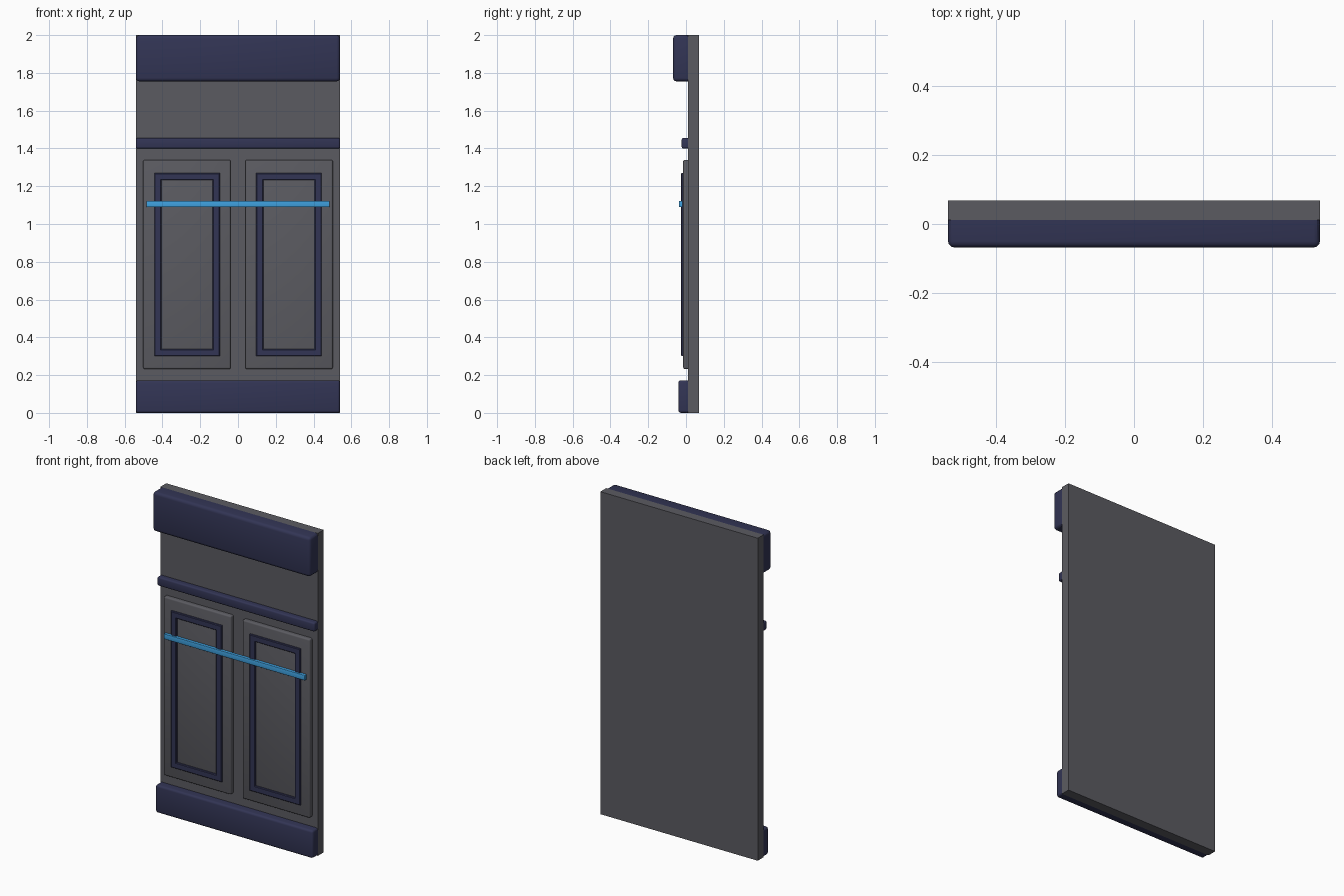
import bpy, bmesh

if "Cube" in bpy.data.objects:
    bpy.data.objects.remove(bpy.data.objects["Cube"])

WALL_FRONT, WALL_BACK = 0.011, 0.068


def material(name, rgb):
    m = bpy.data.materials.new(name)
    m.diffuse_color = (*rgb, 1)
    m.use_nodes = True
    m.node_tree.nodes["Principled BSDF"].inputs["Base Color"].default_value = m.diffuse_color
    return m


GREY = material("dark_grey", (0.105, 0.105, 0.12))
NAVY = material("navy", (0.032, 0.035, 0.09))
BLUE = material("light_blue", (0.05, 0.36, 0.75))


def finish(name, bm, mat, mirror=False):
    bmesh.ops.recalc_face_normals(bm, faces=bm.faces)
    me = bpy.data.meshes.new(name)
    bm.to_mesh(me)
    bm.free()
    me.materials.append(mat)
    ob = bpy.data.objects.new(name, me)
    bpy.context.collection.objects.link(ob)
    if mirror:
        ob.modifiers.new("mirror", 'MIRROR').use_mirror_merge = False
    bpy.ops.object.select_all(action='DESELECT')
    ob.select_set(True)
    bpy.context.view_layer.objects.active = ob
    bpy.ops.object.shade_smooth_by_angle()
    return ob


def block(name, x, y, z, mat, bevel=0, mirror=False):
    """Box from min/max pairs, rounded everywhere except on its back rim."""
    bm = bmesh.new()
    bmesh.ops.create_cube(bm, size=1)
    for v in bm.verts:
        v.co = [lo + (c + 0.5) * (hi - lo) for c, (lo, hi) in zip(v.co, (x, y, z))]
    if bevel:
        edges = [e for e in bm.edges if any(v.co.y < y[1] - 1e-5 for v in e.verts)]
        bmesh.ops.bevel(bm, geom=edges, offset=bevel, segments=3, profile=0.5,
                        affect='EDGES', clamp_overlap=True)
    return finish(name, bm, mat, mirror)


def frame(name, x, z, profile, mat):
    """Mitred rectangular frame: profile is a closed list of (inset, y)."""
    bm = bmesh.new()
    rings = [[bm.verts.new(p) for p in ((x[0] + i, y, z[0] + i), (x[1] - i, y, z[0] + i),
                                        (x[1] - i, y, z[1] - i), (x[0] + i, y, z[1] - i))]
             for i, y in profile]
    for a, b in zip(rings, rings[1:] + rings[:1]):
        for k in range(4):
            n = (k + 1) % 4
            bm.faces.new((a[k], a[n], b[n], b[k]))
    return finish(name, bm, mat, mirror=True)


# Wall slab
block("wall", (-0.54, 0.54), (WALL_FRONT, WALL_BACK), (0, 2), GREY)

# Full-width mouldings: name, front y, z range, edge radius
for name, front, z, r in (("header", -0.068, (1.755, 2.0), 0.018),
                          ("chair_rail", -0.023, (1.4, 1.455), 0.009),
                          ("baseboard", -0.04, (0, 0.172), 0.013)):
    block(name, (-0.54, 0.54), (front, WALL_FRONT), z, NAVY, r)

# Pair of raised panels
PANEL_FRONT = -0.015
block("raised_panels", (0.039, 0.502), (PANEL_FRONT, WALL_FRONT), (0.232, 1.34),
      GREY, 0.009, mirror=True)

# Pair of trim frames on the panels
frame("panel_trim", (0.096, 0.443), (0.3, 1.27),
      [(0, PANEL_FRONT + 0.002), (0, -0.022), (0.004, -0.026),
       (0.034, -0.026), (0.038, -0.022), (0.038, PANEL_FRONT + 0.002)], NAVY)

# Light strip across both panels
block("light_strip", (-0.484, 0.484), (-0.037, -0.019), (1.09, 1.122), BLUE, 0.002)
